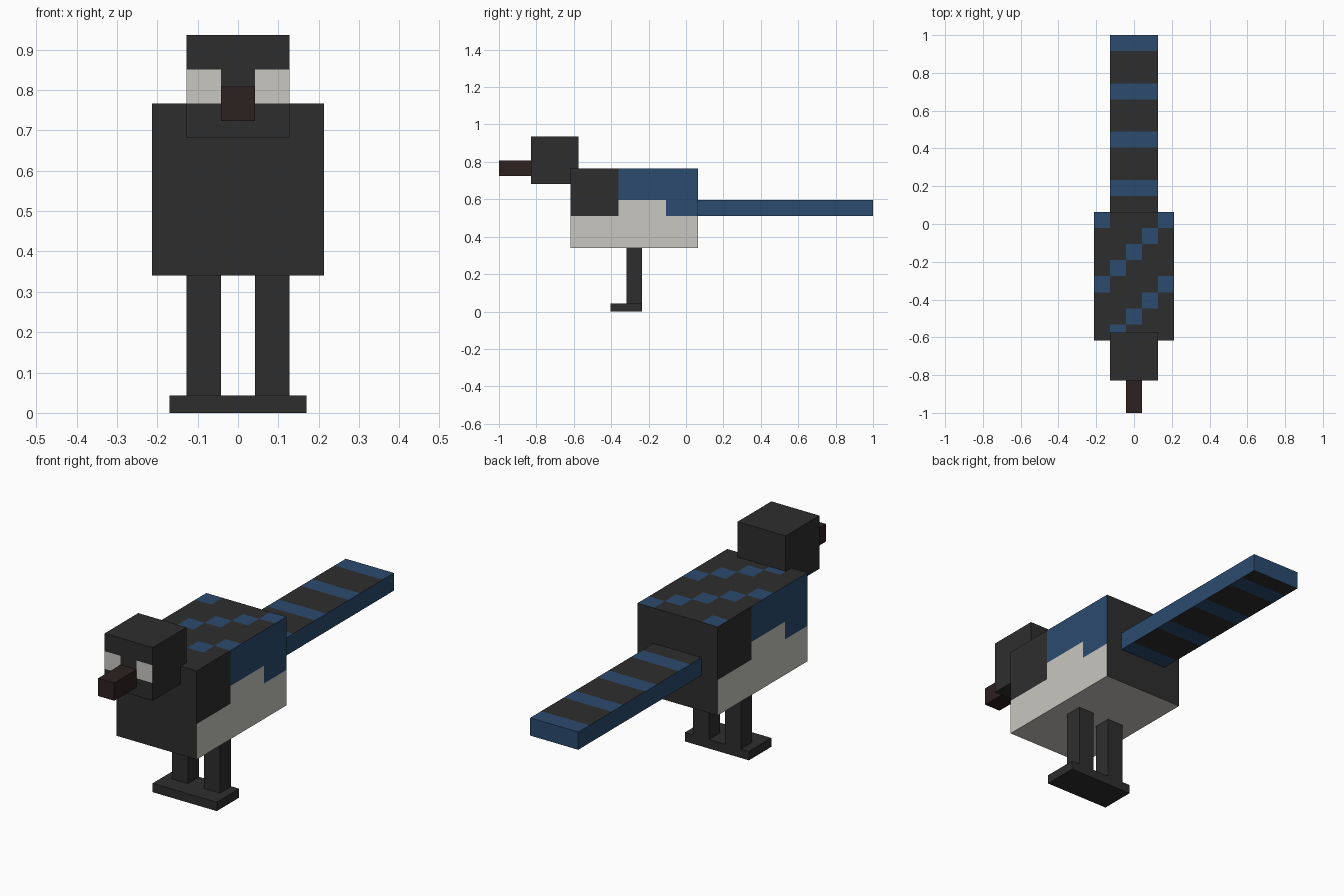
import bpy
import bmesh
from mathutils import Vector

cube = bpy.data.objects.get("Cube")
if cube:
    bpy.data.objects.remove(cube)

P = 2 / 23.5  # one colour square; all sizes below are counted in squares


def material(name, rgb):
    m = bpy.data.materials.new(name)
    m.use_nodes = True
    m.diffuse_color = (*rgb, 1)
    m.node_tree.nodes["Principled BSDF"].inputs["Base Color"].default_value = (*rgb, 1)
    return m


DARK, BLUE, PALE, BROWN = range(4)
MATERIALS = [
    material("charcoal", (0.027, 0.027, 0.027)),
    material("feather_blue", (0.024, 0.070, 0.158)),
    material("pale_grey", (0.58, 0.57, 0.53)),
    material("beak_brown", (0.026, 0.015, 0.015)),
]


def box(name, low, high, rule=None, colour=DARK):
    """Box from low to high; with a rule it is cut into squares and coloured by it."""
    low, high = Vector(low), Vector(high)
    size = high - low
    bm = bmesh.new()
    bmesh.ops.create_cube(bm, size=1)
    for v in bm.verts:
        v.co = low + Vector((v.co[i] + 0.5) * size[i] for i in range(3))
    if rule:
        for axis in range(3):
            normal = Vector(float(i == axis) for i in range(3))
            for step in range(1, round(size[axis])):
                bmesh.ops.bisect_plane(bm, geom=bm.verts[:] + bm.edges[:] + bm.faces[:],
                                       plane_co=low + normal * step, plane_no=normal)
    bm.normal_update()
    for f in bm.faces:
        f.material_index = colour
        if rule:
            # Column, row and layer of this square
            cell = [int(c + 1e-4) for c in f.calc_center_median() - low]
            f.material_index = rule(*cell, f.normal)
    for v in bm.verts:
        v.co = Vector((v.co.x * P, v.co.y * P - 1, v.co.z * P))
    mesh = bpy.data.meshes.new(name)
    bm.to_mesh(mesh)
    bm.free()
    for m in MATERIALS:
        mesh.materials.append(m)
    obj = bpy.data.objects.new(name, mesh)
    bpy.context.collection.objects.link(obj)
    return obj


def body_rule(i, j, k, n):
    if n.z > 0.5:  # diagonal spots on the back
        return BLUE if (i + 7 - j) % 4 == 0 else DARK
    if n.z < -0.5:
        return PALE
    if abs(n.x) > 0.5:  # wings over a pale flank
        u = j if n.x > 0 else 7 - j
        if k < 2 or (k == 2 and 3 <= u < 6):
            return PALE
        return DARK if u < 3 else BLUE
    return DARK


def head_rule(i, j, k, n):
    return PALE if n.y < -0.5 and k == 1 and i != 1 else DARK


def tail_rule(i, j, k, n):
    if abs(n.z) < 0.5:
        return BLUE
    row = j if n.z > 0 else 10 - j
    return BLUE if row % 3 == 1 else DARK


# Main parts
box("body", (-2.5, 4.5, 4), (2.5, 12.5, 9), body_rule)
box("head", (-1.5, 2, 8), (1.5, 5, 11), head_rule)
box("beak", (-0.5, 0, 8.5), (0.5, 2, 9.5), colour=BROWN)
box("tail", (-1.5, 12.5, 6), (1.5, 23.5, 7), tail_rule)

# Legs and the feet that meet in the middle
for side, x in (("right", -1), ("left", 1)):
    box(side + "_leg", (x - 0.5, 8, 0.5), (x + 0.5, 9, 4))
    box(side + "_foot", (x - 1, 7, 0), (x + 1, 9, 0.5))
